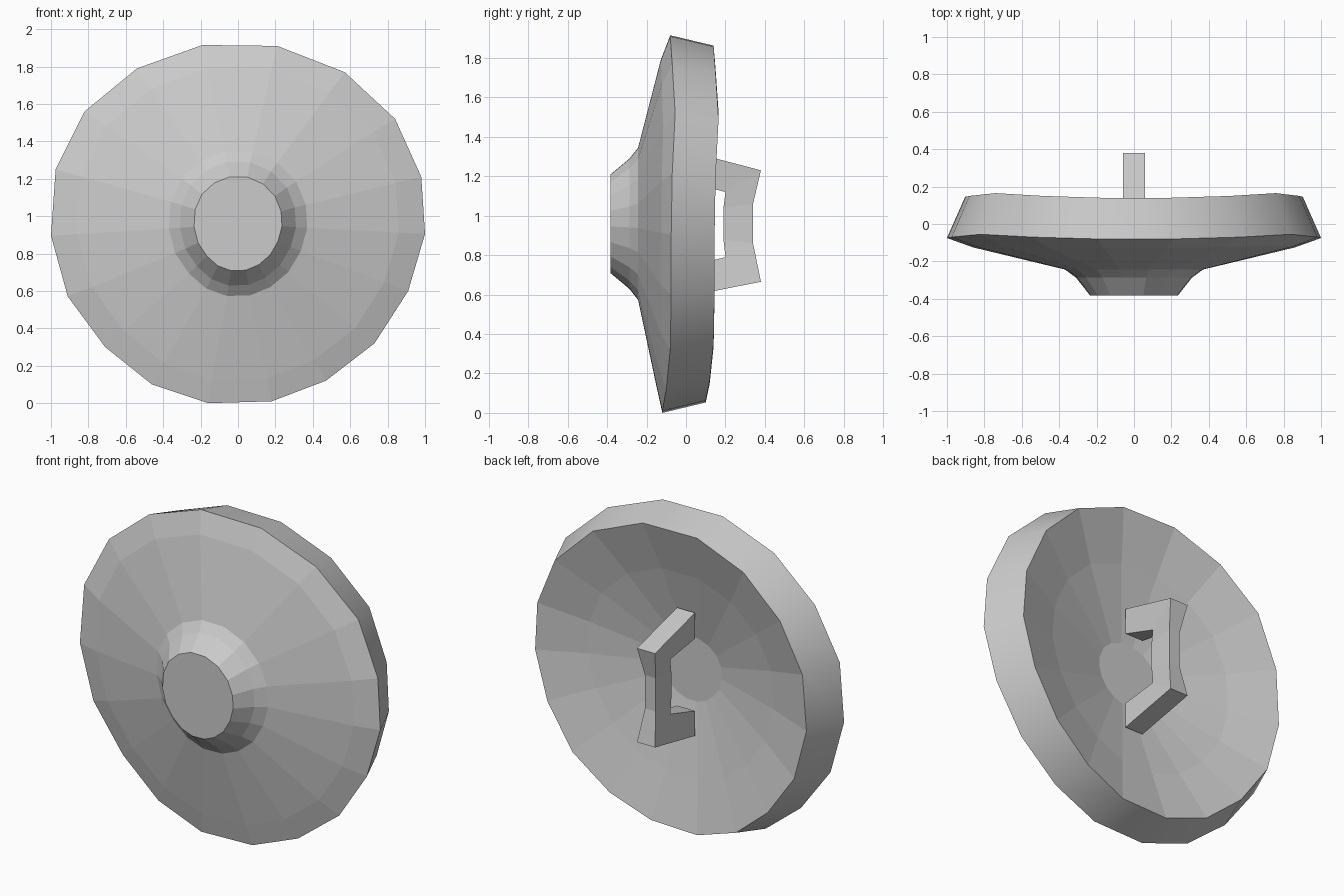
import bpy, bmesh

if "Cube" in bpy.data.objects:
    bpy.data.objects.remove(bpy.data.objects["Cube"])

CZ = 0.96  # height of the shield centre

# Hand-hewn 18-sided rim outline: x, z, y of the front edge
RIM = [(-.19, 1.915, -.08), (.21, 1.91, -.08), (.57, 1.77, -.07), (.84, 1.52, -.055),
       (.98, 1.21, -.07), (1.0, .905, -.075), (.91, .60, -.075), (.73, .32, -.08),
       (.47, .12, -.10), (.18, .01, -.12), (-.16, .0, -.12), (-.46, .10, -.10),
       (-.71, .30, -.08), (-.91, .57, -.075), (-1.0, .895, -.075), (-.975, 1.25, -.07),
       (-.82, 1.56, -.055), (-.54, 1.79, -.07)]
MEAN = sum(p[2] for p in RIM) / len(RIM)

# Rings from boss face to the dished back:
# x scale, z scale, mean y, share of the rim's waviness
RINGS = [(.235, .262, -.382, 0), (.31, .345, -.287, 0), (.37, .403, -.243, 0),
         (.86, .87, -.128, .5), (1, 1, MEAN, 1), (.903, .945, MEAN + .22, 1),
         (.62, .64, .05, .4), (.20, .20, -.055, 0)]
BAND = 4  # ring index where the smooth outer band starts


def finish(bm, name):
    bmesh.ops.recalc_face_normals(bm, faces=bm.faces)
    mesh = bpy.data.meshes.new(name)
    bm.to_mesh(mesh)
    bm.free()
    obj = bpy.data.objects.new(name, mesh)
    bpy.context.collection.objects.link(obj)
    return obj


# Shield body: lofted rings, capped at the boss and at the back centre
bm = bmesh.new()
loops = [[bm.verts.new((x * sx, y0 + w * (y - MEAN), CZ + (z - CZ) * sz)) for x, z, y in RIM]
         for sx, sz, y0, w in RINGS]
n = len(RIM)
for r, (a, b) in enumerate(zip(loops, loops[1:])):
    for i in range(n):
        j = (i + 1) % n
        face = bm.faces.new((a[i], a[j], b[j], b[i]))
        face.smooth = (r == BAND)
bm.faces.new(loops[0])
bm.faces.new(loops[-1])
finish(bm, "shield_body")

# Handle: C-shaped side profile (y, z, half width) with a slimmer grip
OUTER = [(.0, 1.33, .06), (.38, 1.23, .06), (.34, 1.06, .035),
         (.34, .86, .035), (.38, .665, .06), (.0, .59, .06)]
INNER = [(.0, 1.175, .06), (.20, 1.12, .035), (.19, 1.04, .035),
         (.19, .88, .035), (.20, .79, .035), (.0, .74, .06)]
bm = bmesh.new()
sections = [[bm.verts.new((side * h, y, z)) for side, (y, z, h) in
             ((-1, o), (1, o), (1, i), (-1, i))] for o, i in zip(OUTER, INNER)]
for a, b in zip(sections, sections[1:]):
    for k in range(4):
        m = (k + 1) % 4
        bm.faces.new((a[k], a[m], b[m], b[k]))
bm.faces.new(sections[0])
bm.faces.new(sections[-1])
finish(bm, "handle")
